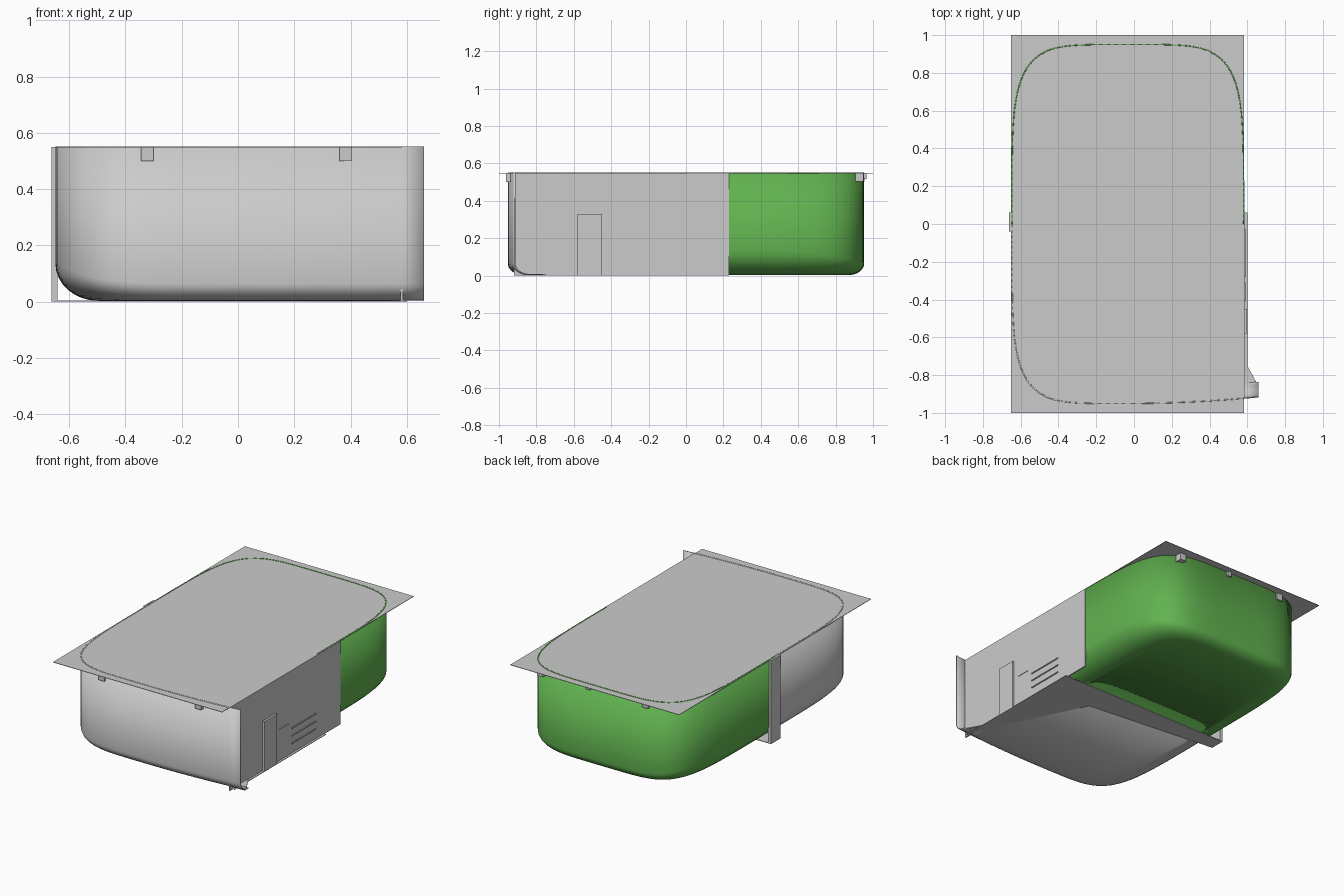
import bpy, bmesh, math

if "Cube" in bpy.data.objects:
    bpy.data.objects.remove(bpy.data.objects["Cube"])

CX, A, B, N = -0.033, 0.613, 0.95, 5.0   # squircle outline of the tub
TOP = 0.552
FILLET_STEPS = 8

green = bpy.data.materials.new("green")
green.diffuse_color = (0.12, 0.45, 0.08, 1)
green.use_nodes = True
green.node_tree.nodes["Principled BSDF"].inputs["Base Color"].default_value = green.diffuse_color


def make_object(name, bm, mat=None):
    bmesh.ops.recalc_face_normals(bm, faces=bm.faces)
    me = bpy.data.meshes.new(name)
    bm.to_mesh(me)
    bm.free()
    ob = bpy.data.objects.new(name, me)
    bpy.context.collection.objects.link(ob)
    if mat:
        me.materials.append(mat)
    return ob


def box(name, x0, x1, y0, y1, z0, z1):
    bm = bmesh.new()
    bmesh.ops.create_cube(bm, size=1)
    for v in bm.verts:
        v.co = ((x0 + x1) / 2 + v.co.x * (x1 - x0),
                (y0 + y1) / 2 + v.co.y * (y1 - y0),
                (z0 + z1) / 2 + v.co.z * (z1 - z0))
    return make_object(name, bm)


def plate(name, outline, z, thick):
    bm = bmesh.new()
    f = bm.faces.new([bm.verts.new((x, y, z)) for x, y in outline])
    r = bmesh.ops.extrude_face_region(bm, geom=[f])
    for v in r["geom"]:
        if isinstance(v, bmesh.types.BMVert):
            v.co.z += thick
    return make_object(name, bm)


def squircle(t, a, b):
    c, s = math.cos(t), math.sin(t)
    r = (abs(c / a) ** N + abs(s / b) ** N) ** (-1 / N)
    return CX + r * c, r * s


def arc():
    """Wall-to-floor fillet: (inward share, height share)."""
    for i in range(FILLET_STEPS + 1):
        u = i / FILLET_STEPS * math.pi / 2
        yield 1 - math.cos(u), 1 - math.sin(u)


def corner_column(t, z0):
    """One vertical strip of the tub, from rim to the floor centre line."""
    x, y = squircle(t, A, B)
    w = abs((x - CX) / A) ** N              # 1 on the sides, 0 on the ends
    h = 0.06 + 0.07 * w
    col = [(x, y, TOP)]
    for d, k in arc():
        px, py = squircle(t, A - 0.15 * d, B - 0.08 * d)
        col.append((px, py, z0 + h * k))
    col.append((col[-1][0], 0.0, z0))
    return col


def front_column(x, z0):
    """Strip of the gently bowed front wall that runs past the side wall."""
    y = -B + 0.035 * ((x - CX) / (0.66 - CX)) ** 2
    col = [(x, y, TOP)]
    col += [(x, y + 0.08 * d, z0 + 0.06 * k) for d, k in arc()]
    return col + [(x, 0.0, z0)]


def shell(name, cols, mat=None, skip_last_floor=False):
    bm = bmesh.new()
    grid = [[bm.verts.new(p) for p in c] for c in cols]
    for i in range(len(grid) - 1):
        g, h = grid[i], grid[i + 1]
        rows = len(g) - 1
        if skip_last_floor and i == len(grid) - 2:
            rows -= 1
        for j in range(rows):
            bm.faces.new((g[j], g[j + 1], h[j + 1], h[j]))
    bmesh.ops.delete(bm, geom=[v for v in bm.verts if not v.link_faces], context='VERTS')
    bmesh.ops.remove_doubles(bm, verts=bm.verts, dist=1e-5)
    ob = make_object(name, bm, mat)
    sol = ob.modifiers.new("wall", 'SOLIDIFY')
    sol.thickness, sol.offset = 0.006, 0
    bpy.ops.object.select_all(action='DESELECT')
    ob.select_set(True)
    bpy.context.view_layer.objects.active = ob
    bpy.ops.object.shade_smooth_by_angle(angle=math.radians(35))
    return ob


# rear tub half
shell("rear_tub", [corner_column(math.pi * i / 72, 0.006) for i in range(73)], green)

# front tub half: rounded left corner, then the long front wall
cols = [corner_column(math.pi + math.pi / 2 * i / 36, 0.006) for i in range(37)]
cols += [front_column(CX + (0.585 - CX) * i / 10, 0.006) for i in range(1, 11)]
cols.append(front_column(0.66, 0.006))
shell("front_tub", cols, skip_last_floor=True)

# lid
plate("lid", [(-0.65, -1), (0.583, -1), (0.583, 1), (-0.65, 1)], 0.547, 0.003)

# flat side wall with floor tab at its front corner
box("side_wall", 0.578, 0.586, -0.92, 0.23, 0.0, 0.55)
plate("corner_tab", [(0.58, -0.87), (0.66, -0.87), (0.66, -0.86), (0.6, -0.75), (0.58, -0.75)], 0.002, 0.006)

# bottom bracing plate and the strap at the joint
plate("floor_brace", [(0.6, -0.9), (0.6, 0.06), (-0.655, 0.06), (-0.655, -0.04),
                      (0.25, -0.13), (0.55, -0.75)], 0.0, 0.004)
box("joint_strap", -0.662, -0.642, -0.04, 0.06, 0.0, 0.55)

# door, its handle rail and the vent slats
box("door", 0.58, 0.599, -0.58, -0.45, 0.0, 0.33)
box("door_rail", 0.584, 0.589, -0.41, -0.31, 0.207, 0.211)
for z in (0.07, 0.12, 0.17):
    box("vent_slat", 0.584, 0.592, -0.28, -0.03, z - 0.003, z + 0.003)

# clips below the rim
for x in (-0.323, 0.383):
    box("front_clip", x - 0.022, x + 0.022, -0.962, -0.92, 0.5, 0.547)
for x, y, s in ((-0.37, 0.925, 0.022), (0.04, 0.935, 0.015), (0.4, 0.92, 0.022)):
    box("rear_clip", x - s, x + s, y - 0.03, y + 0.03, 0.547 - 2 * s, 0.547)
